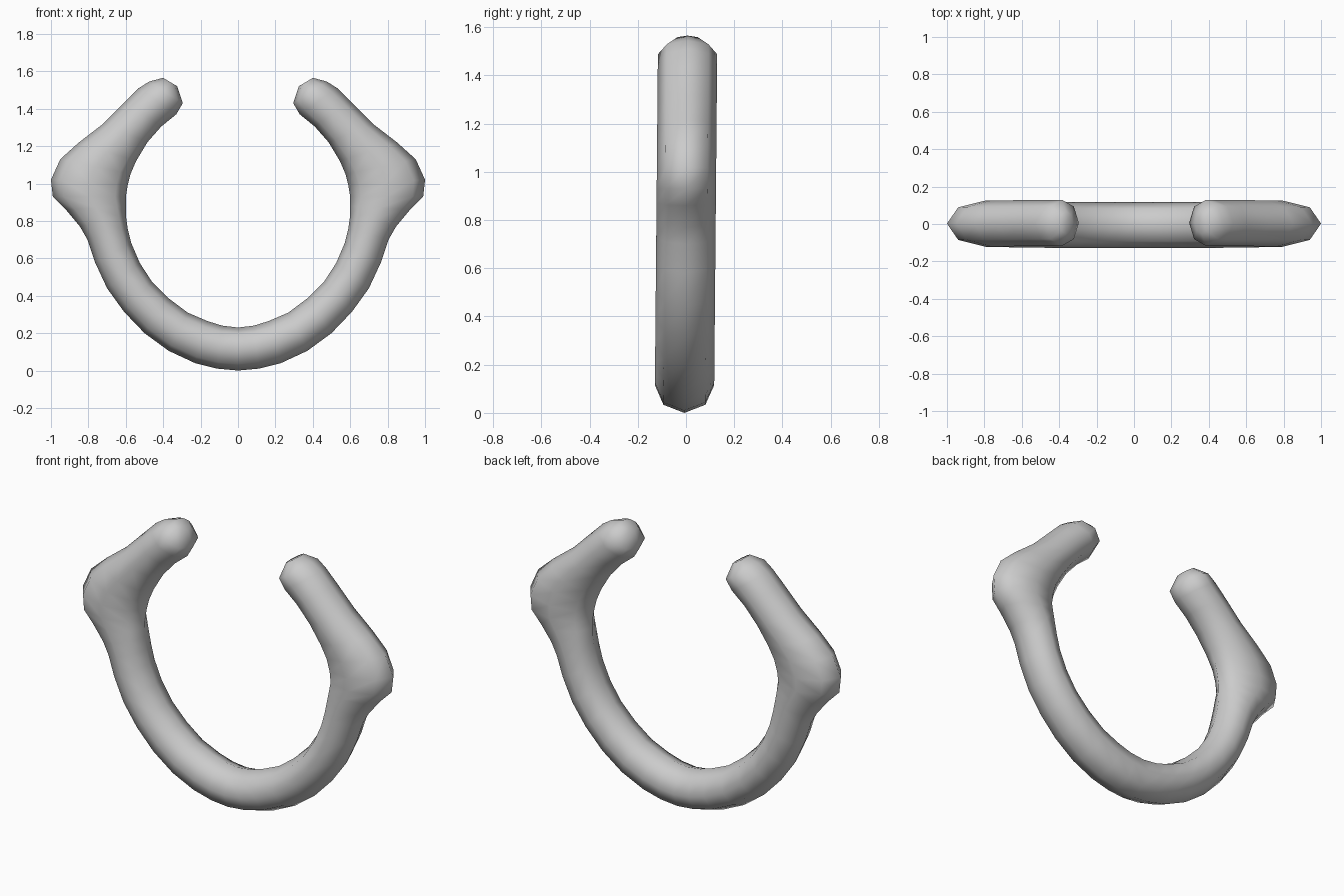
import bpy
import bmesh
from math import sin, cos, pi

default = bpy.data.objects.get("Cube")
if default:
    bpy.data.objects.remove(default, do_unlink=True)

SIDES = 8
HALF_DEPTH = 0.123

# Plain grey surface
grey = bpy.data.materials.new("light_grey")
grey.use_nodes = True
color = (0.6, 0.6, 0.6, 1)
grey.diffuse_color = color
grey.node_tree.nodes["Principled BSDF"].inputs["Base Color"].default_value = color

# Half ring stations: inner x, inner z, outer x, outer z (bottom centre to tip)
stations = [
    (0, .23, 0, 0),
    (.085, .24, .11, .01),
    (.165, .265, .23, .04),
    (.27, .31, .37, .105),
    (.37, .385, .5, .2),
    (.46, .475, .61, .315),
    (.525, .575, .7, .44),
    (.57, .68, .765, .58),
    (.59, .76, .805, .7),
    (.6, .83, .845, .77),
    (.6, .88, .92, .86),
    (.6, .93, .99, .93),
    (.59, .99, 1, 1.02),
    (.575, 1.05, .95, 1.13),
    (.545, 1.12, .85, 1.22),
    (.485, 1.22, .72, 1.32),
    (.41, 1.305, .6, 1.44),
    (.33, 1.37, .53, 1.51),
    (.295, 1.43, .475, 1.545),
    (.325, 1.52, .4, 1.565),
]


def section(bm, inner_x, inner_z, outer_x, outer_z, depth):
    """Oval loop spanning the inner and outer edge, leaning slightly back."""
    loop = []
    for i in range(SIDES):
        angle = 2 * pi * i / SIDES
        t = (1 + cos(angle)) / 2
        x = inner_x + (outer_x - inner_x) * t
        z = inner_z + (outer_z - inner_z) * t
        y = depth * sin(angle) + 0.009 * (z - 0.78)
        loop.append(bm.verts.new((x, y, z)))
    return loop


# Loft the half ring
bm = bmesh.new()
loops = []
for station in stations:
    depth = 0.06 if station is stations[-1] else HALF_DEPTH
    loops.append(section(bm, *station, depth))
for a, b in zip(loops, loops[1:]):
    for i in range(SIDES):
        j = (i + 1) % SIDES
        bm.faces.new((a[i], a[j], b[j], b[i]))

# Close the rounded tip
tip = bm.faces.new(loops[-1])
bmesh.ops.poke(bm, faces=[tip])
bmesh.ops.recalc_face_normals(bm, faces=bm.faces)
for face in bm.faces:
    face.smooth = True

mesh = bpy.data.meshes.new("open_ring")
bm.to_mesh(mesh)
bm.free()
mesh.materials.append(grey)
ring = bpy.data.objects.new("open_ring", mesh)
bpy.context.collection.objects.link(ring)

# Mirror to the other half
mirror = ring.modifiers.new("mirror", "MIRROR")
mirror.use_axis[0] = True
mirror.use_clip = True
